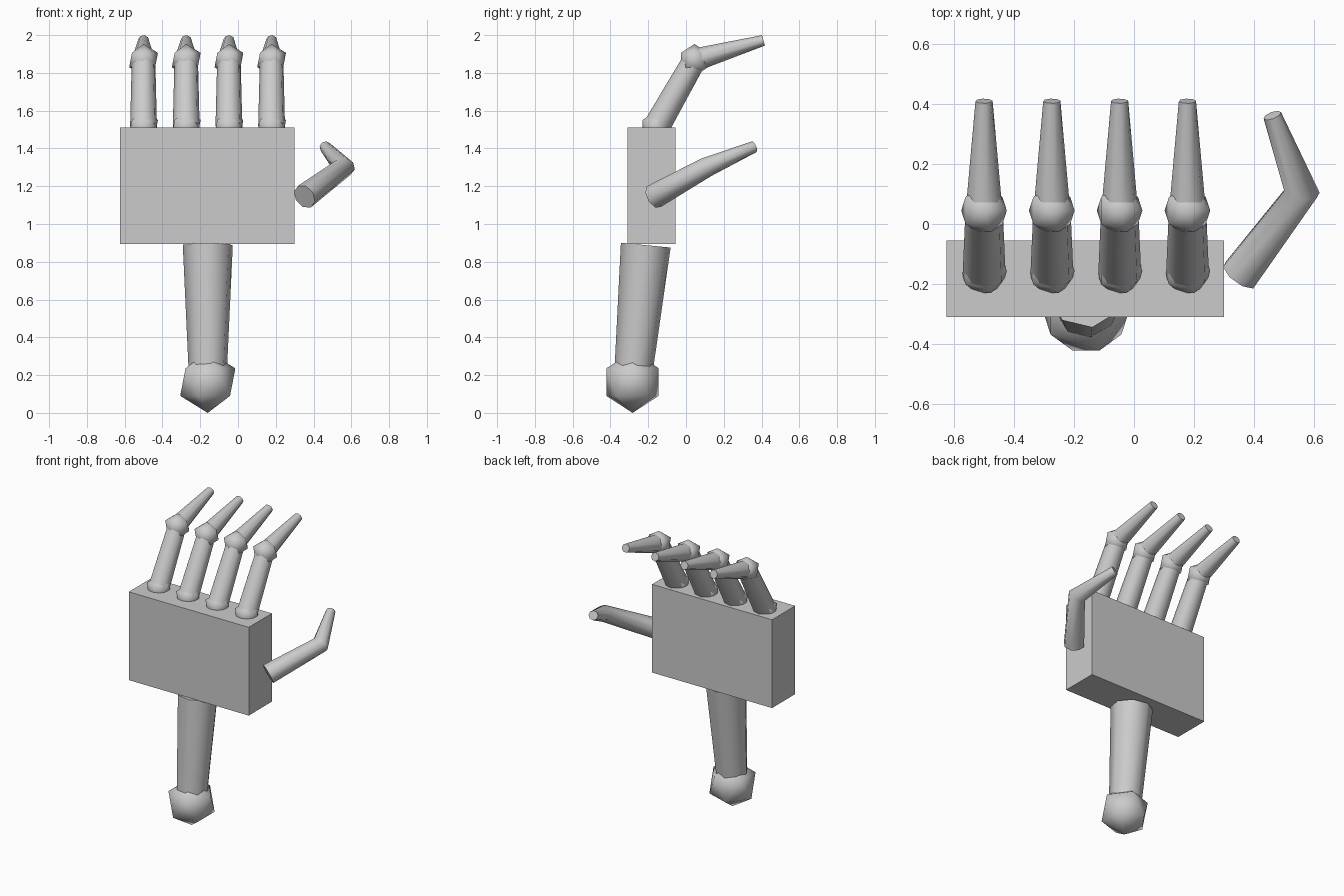
import bpy, bmesh, math
from mathutils import Vector

if "Cube" in bpy.data.objects:
    bpy.data.objects.remove(bpy.data.objects["Cube"])

SIDES = 8


def finish(bm, name, smooth=True):
    bmesh.ops.recalc_face_normals(bm, faces=bm.faces[:])
    me = bpy.data.meshes.new(name)
    bm.to_mesh(me)
    bm.free()
    if smooth:
        me.shade_smooth()
        me.set_sharp_from_angle(angle=math.radians(50))
    ob = bpy.data.objects.new(name, me)
    bpy.context.collection.objects.link(ob)
    return ob


def tube(name, points, radii):
    """Tapered tube through the points, mitred at each bend."""
    pts = [Vector(p) for p in points]
    dirs = [(b - a).normalized() for a, b in zip(pts, pts[1:])]
    bm = bmesh.new()
    rings = []
    for i, (c, r) in enumerate(zip(pts, radii)):
        d = dirs[max(i - 1, 0)]
        plane = (d + dirs[min(i, len(dirs) - 1)]).normalized()
        u = (Vector((1, 0, 0)) - d * d.x).normalized()
        v = d.cross(u)
        ring = []
        for k in range(SIDES):
            a = math.tau * (k + 0.2) / SIDES
            off = (u * math.cos(a) + v * math.sin(a)) * r
            off -= d * (off.dot(plane) / d.dot(plane))
            ring.append(bm.verts.new(c + off))
        rings.append(ring)
    for lo, hi in zip(rings, rings[1:]):
        for k in range(SIDES):
            n = (k + 1) % SIDES
            bm.faces.new((lo[k], lo[n], hi[n], hi[k]))
    bm.faces.new(rings[0])
    bm.faces.new(rings[-1])
    return finish(bm, name)


def ball(name, centre, radius):
    """Low-poly joint ball (20 faces)."""
    bm = bmesh.new()
    bmesh.ops.create_icosphere(bm, subdivisions=1, radius=radius)
    bmesh.ops.translate(bm, verts=bm.verts[:], vec=centre)
    return finish(bm, name)


def box(name, lo, hi):
    lo, hi = Vector(lo), Vector(hi)
    bm = bmesh.new()
    bmesh.ops.create_cube(bm, size=1)
    bmesh.ops.scale(bm, verts=bm.verts[:], vec=hi - lo)
    bmesh.ops.translate(bm, verts=bm.verts[:], vec=(lo + hi) / 2)
    return finish(bm, name, smooth=False)


# Palm
box("palm", (-0.625, -0.31, 0.895), (0.30, -0.055, 1.51))

# Forearm and its end ball
tube("forearm", [(-0.16, -0.283, 0.165), (-0.16, -0.213, 0.888)], [0.10, 0.134])
ball("forearm_end_ball", (-0.16, -0.283, 0.163), 0.163)

# Four fingers
for i in range(4):
    x = -0.5 + 0.226 * i
    base, knuckle, tip = (x, -0.157, 1.513), (x, 0.045, 1.868), (x, 0.41, 1.972)
    ball(f"finger_base_joint_{i + 1}", base, 0.085)
    tube(f"finger_lower_{i + 1}", [base, knuckle], [0.072, 0.063])
    ball(f"finger_knuckle_{i + 1}", knuckle, 0.085)
    tube(f"finger_upper_{i + 1}", [knuckle, tip], [0.062, 0.029])

# Bent thumb
tube("thumb", [(0.352, -0.17, 1.145), (0.56, 0.107, 1.30), (0.461, 0.362, 1.409)],
     [0.067, 0.054, 0.031])
